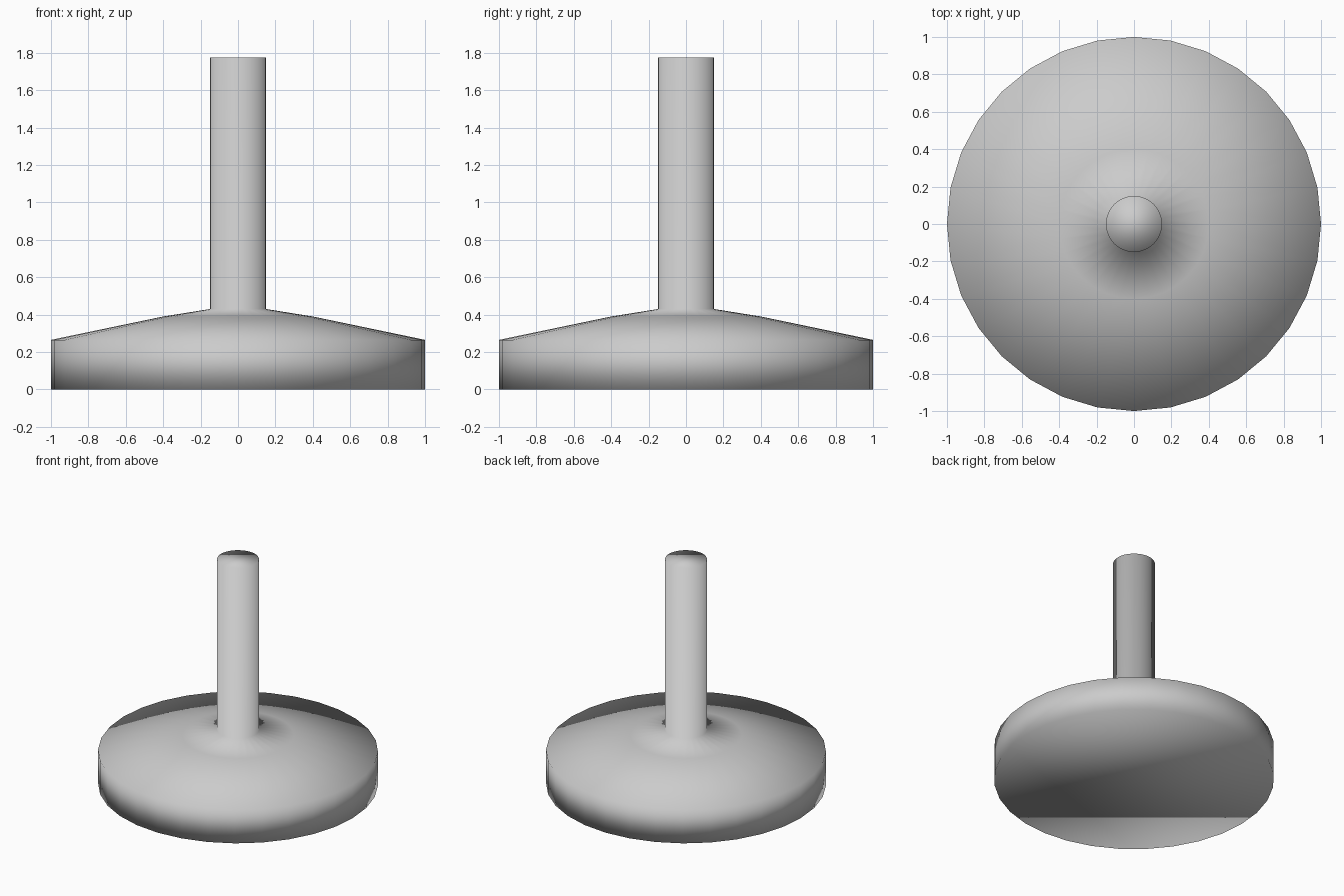
import bpy
import bmesh
from math import cos, sin, tau

SIDES = 32

cube = bpy.data.objects.get("Cube")
if cube:
    bpy.data.objects.remove(cube, do_unlink=True)

# One grey for the whole model
grey = bpy.data.materials.new("plain_grey")
grey.use_nodes = True
colour = (0.6, 0.6, 0.6, 1)
grey.diffuse_color = colour
grey.node_tree.nodes["Principled BSDF"].inputs["Base Color"].default_value = colour


def lathe(name, profile):
    """Turn (radius, height) points around z and close both ends."""
    bm = bmesh.new()
    rings = [[bm.verts.new((r * cos(tau * i / SIDES), r * sin(tau * i / SIDES), z))
              for i in range(SIDES)] for r, z in profile]
    for low, high in zip(rings, rings[1:]):
        for i in range(SIDES):
            j = (i + 1) % SIDES
            bm.faces.new((low[i], low[j], high[j], high[i]))
    bm.faces.new(rings[0][::-1])
    bm.faces.new(rings[-1])
    for face in bm.faces:
        face.smooth = True
    mesh = bpy.data.meshes.new(name)
    bm.to_mesh(mesh)
    bm.free()
    mesh.materials.append(grey)
    obj = bpy.data.objects.new(name, mesh)
    bpy.context.collection.objects.link(obj)
    return obj


# Disc with a straight wall, shallow domed top and upright round stem
lathe("base_and_stem", [(1, 0), (1, 0.265), (0.4, 0.39), (0.15, 0.43), (0.15, 1.775)])
